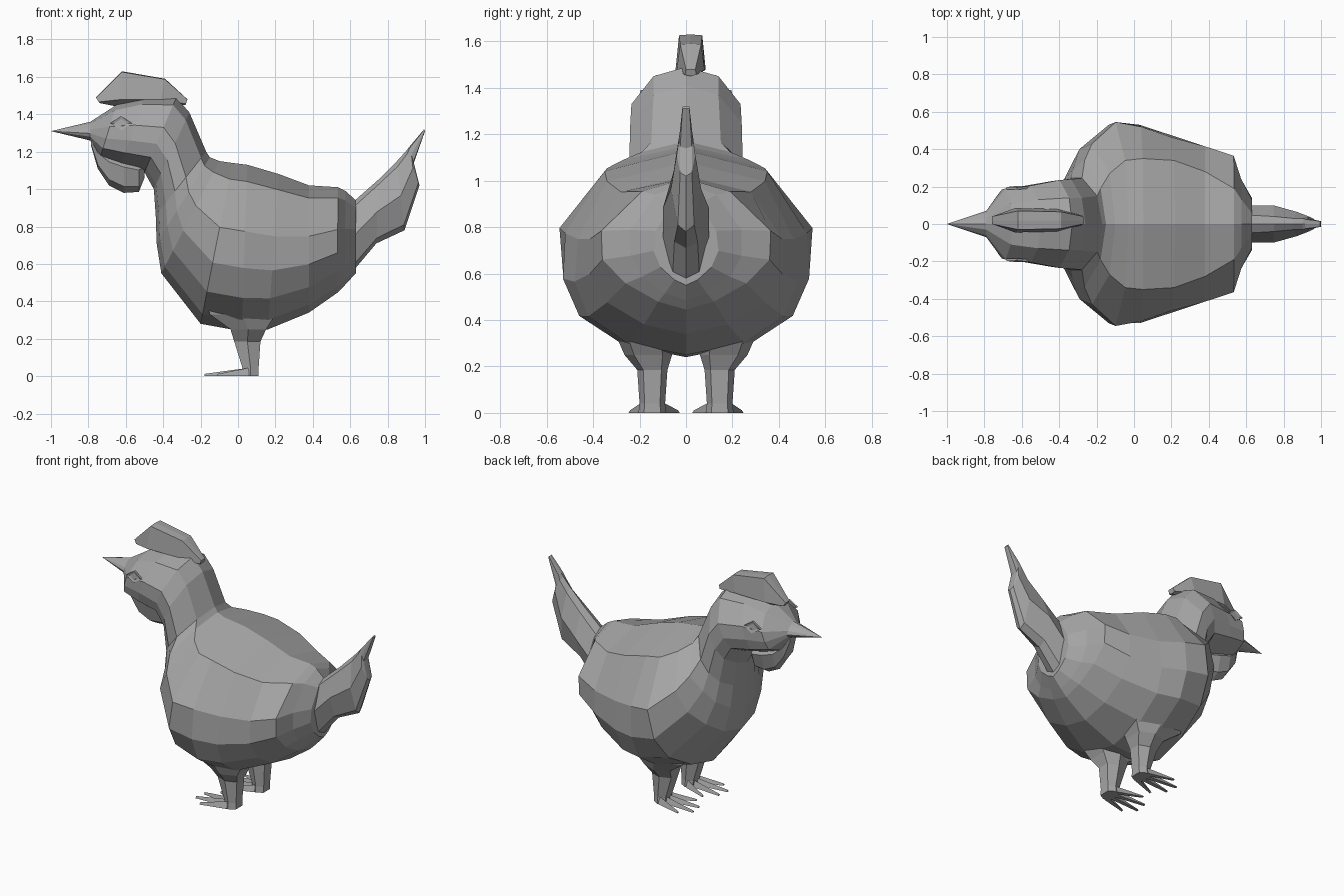
import bpy, bmesh, math

mat = bpy.data.materials.new("warm grey")
mat.diffuse_color = (0.38, 0.38, 0.38, 1)


def skin(name, rings, tip_start=None, tip_end=None):
    """Join equal-sized rings of points into a closed flat-shaded mesh."""
    bm = bmesh.new()
    vr = [[bm.verts.new(p) for p in r] for r in rings]
    n = len(vr[0])
    for a, b in zip(vr, vr[1:]):
        for i in range(n):
            j = (i + 1) % n
            bm.faces.new((a[i], a[j], b[j], b[i]))
    for ring, tip in ((vr[0], tip_start), (vr[-1], tip_end)):
        if tip:
            t = bm.verts.new(tip)
            for i in range(n):
                bm.faces.new((ring[i], ring[(i + 1) % n], t))
        else:
            bm.faces.new(ring)
    bmesh.ops.recalc_face_normals(bm, faces=bm.faces)
    me = bpy.data.meshes.new(name)
    bm.to_mesh(me)
    bm.free()
    me.materials.append(mat)
    ob = bpy.data.objects.new(name, me)
    bpy.context.collection.objects.link(ob)
    return ob


def section(tx, tz, bx, bz, ts, ys, cy=0):
    """Symmetric ring from a top point to a bottom point, half-widths ys at ts."""
    half = [(tx + (bx - tx) * t, y, tz + (bz - tz) * t) for t, y in zip(ts, ys)]
    right = [(x, cy + y, z) for x, y, z in half]
    left = [(x, cy - y, z) for x, y, z in reversed(half)]
    return [(tx, cy, tz)] + right + [(bx, cy, bz)] + left


# Head, neck and body: top x z, bottom x z, half-widths from top to bottom
TS = (.1, .4, .62, .8, .94)
body = [
    ((-.79, 1.36, -.79, 1.26), (.03, .06, .07, .06, .03)),
    ((-.65, 1.45, -.74, 1.16), (.11, .19, .185, .165, .06)),
    ((-.50, 1.49, -.63, 1.12), (.13, .205, .205, .185, .07)),
    ((-.33, 1.49, -.50, 1.09), (.14, .235, .23, .195, .07)),
    ((-.26, 1.41, -.45, 1.00), (.14, .24, .235, .19, .09)),
    ((-.17, 1.20, -.44, .86), (.15, .245, .245, .20, .11)),
    ((-.15, 1.17, -.435, .71), (.19, .34, .29, .23, .13)),
    ((-.10, 1.15, -.41, .55), (.27, .43, .40, .29, .16)),
    ((-.03, 1.14, -.20, .28), (.34, .545, .53, .42, .21)),
    ((.05, 1.13, .02, .24), (.35, .52, .53, .46, .27)),
    ((.22, 1.08, .16, .25), (.34, .465, .48, .42, .25)),
    ((.38, 1.02, .38, .34), (.28, .415, .415, .34, .18)),
    ((.535, 1.01, .53, .445), (.19, .365, .36, .26, .12)),
    ((.575, .99, .57, .485), (.13, .24, .24, .19, .09)),
    ((.63, .94, .63, .55), (.06, .13, .14, .11, .05)),
]
skin("body", [section(*p, TS, y) for p, y in body], tip_start=(-1, 0, 1.31))

# Upright tail
tail = [
    ((.58, .90, .58, .52), (.05, .10, .06)),
    ((.75, 1.05, .74, .71), (.04, .10, .05)),
    ((.85, 1.15, .89, .78), (.03, .065, .035)),
    ((.90, 1.205, .97, 1.02), (.03, .04, .025)),
    ((.915, 1.225, .94, 1.14), (.025, .03, .025)),
    ((.995, 1.32, 1.0, 1.31), (.015, .015, .015)),
]
skin("tail", [section(*p, (.08, .5, .92), y) for p, y in tail])

# Comb on top of the head, set slightly to one side
comb = [
    ((-.76, 1.49, -.74, 1.46), (.02, .025)),
    ((-.62, 1.63, -.64, 1.44), (.05, .065)),
    ((-.39, 1.59, -.42, 1.45), (.045, .06)),
    ((-.27, 1.48, -.28, 1.45), (.02, .025)),
]
skin("comb", [section(*p, (.02, .8), y, .02) for p, y in comb])

# Wattle under the beak
wattle = [
    ((-.785, 1.28, -.785, 1.23), (.03, .03)),
    ((-.75, 1.25, -.75, 1.11), (.06, .05)),
    ((-.69, 1.23, -.69, 1.02), (.08, .055)),
    ((-.61, 1.21, -.61, .98), (.08, .055)),
    ((-.53, 1.18, -.53, .985), (.07, .04)),
    ((-.50, 1.15, -.50, 1.06), (.03, .03)),
]
skin("wattle", [section(*p, (.4, .85), y) for p, y in wattle])


def oval(z, x0, x1, y0, y1, s):
    """Six-sided horizontal ring filling a rectangle."""
    cx, cy, rx, ry = (x0 + x1) / 2, (y0 + y1) / 2, (x1 - x0) / 2, (y1 - y0) / 2
    pts = ((-1, -.6), (0, -1), (1, -.6), (1, .6), (0, 1), (-1, .6))
    return [(cx + a * rx, s * (cy + b * ry), z) for a, b in pts]


for s, side in ((1, "left"), (-1, "right")):
    # Thigh and shank
    skin(side + "_leg", [oval(*r, s) for r in (
        (.40, -.17, .25, .06, .32), (.33, -.15, .20, .06, .30),
        (.25, -.04, .15, .06, .265), (.185, -.02, .12, .08, .21),
        (.04, .025, .11, .09, .20), (.0, .025, .11, .085, .205))])
    # Four thin toes fanning forward
    for i, (ex, ey) in enumerate(((-.10, .035), (-.17, .105), (-.18, .18), (-.11, .24))):
        by = .10 + .03 * i
        skin(f"{side}_toe_{i + 1}", [
            [(.06, s * (by - .016), 0), (.06, s * by, .045), (.06, s * (by + .016), 0)],
            [(ex, s * (ey - .008), 0), (ex, s * ey, .012), (ex, s * (ey + .008), 0)]])
    # Diamond eye with a raised rim
    ring = lambda k, y: [(-.625 + k * dx, s * (y + .04 * k * dx - .1 * k * dz), 1.352 + k * dz)
                         for dx, dz in ((-.058, 0), (0, .038), (.058, 0), (0, -.038))]
    skin(side + "_eye", [ring(1, .187), ring(1, .2), ring(.6, .195)])
